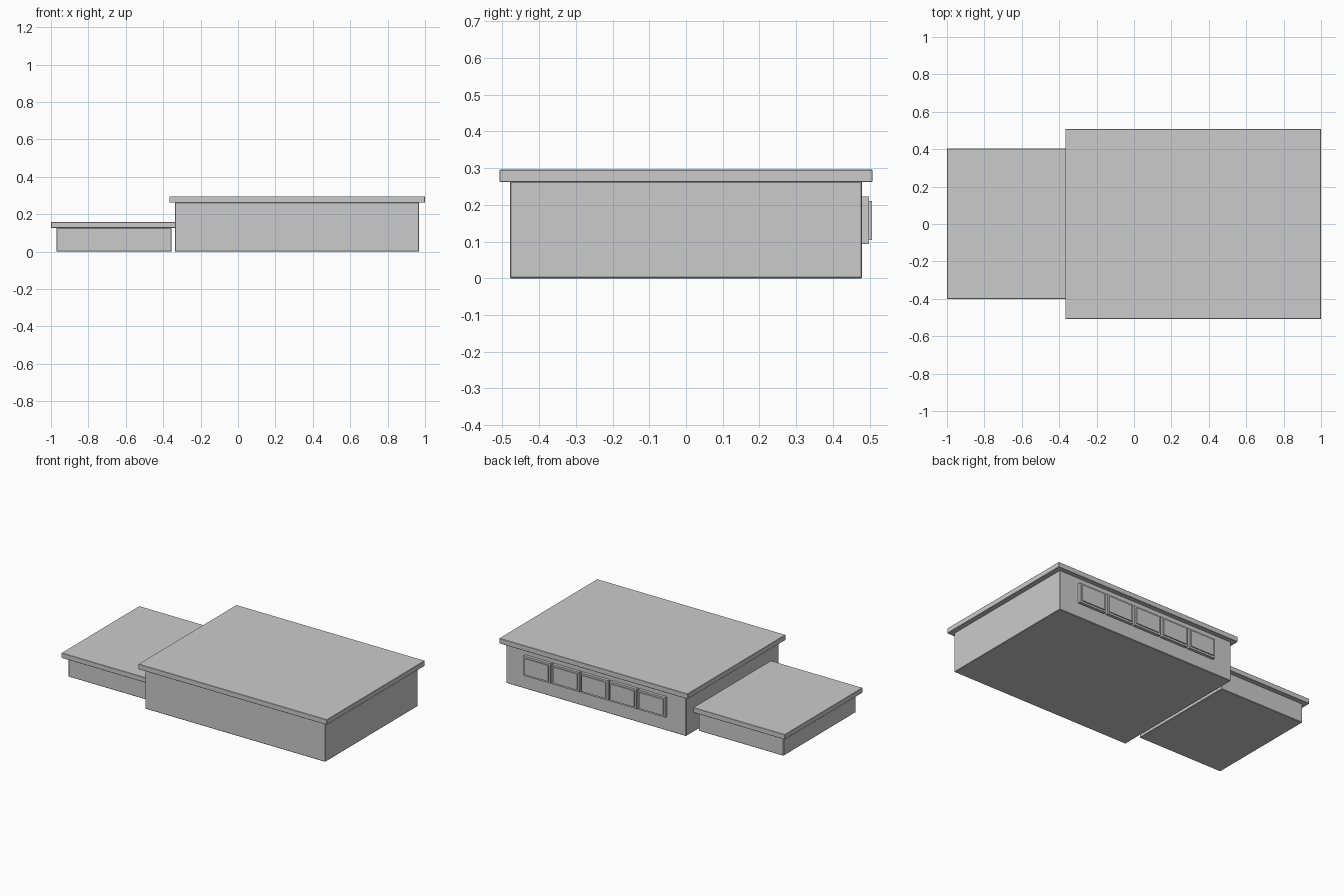
import bpy

if "Cube" in bpy.data.objects:
    bpy.data.objects.remove(bpy.data.objects["Cube"])

grey = bpy.data.materials.new("plain_grey")
grey.diffuse_color = (0.6, 0.6, 0.6, 1)
grey.use_nodes = True
grey.node_tree.nodes["Principled BSDF"].inputs["Base Color"].default_value = grey.diffuse_color


def box(name, x, y, z, bevel=0.0):
    """Box spanning the (min, max) ranges on each axis."""
    bpy.ops.mesh.primitive_cube_add(size=1)
    ob = bpy.context.object
    ob.name = name
    ob.location = [(a + b) / 2 for a, b in (x, y, z)]
    ob.scale = [b - a for a, b in (x, y, z)]
    bpy.ops.object.transform_apply(location=True, rotation=False, scale=True)
    ob.data.materials.append(grey)
    if bevel:
        mod = ob.modifiers.new("edge_chamfer", 'BEVEL')
        mod.width = bevel
        mod.segments = 1
    return ob


# Main hall with overhanging flat roof
box("main_walls", (-0.337, 0.969), (-0.48, 0.48), (0, 0.264), 0.003)
box("main_roof", (-0.367, 1.0), (-0.508, 0.508), (0.262, 0.296), 0.002)

# Lower side wing
box("wing_walls", (-0.97, -0.355), (-0.372, 0.375), (0, 0.128), 0.003)
box("wing_roof", (-1.0, -0.325), (-0.401, 0.404), (0.126, 0.159), 0.002)

# Row of five framed windows on the back wall
WIDTH, PITCH, CENTRE, MARGIN = 0.196, 0.208, 0.316, 0.012
for i in range(5):
    cx = CENTRE + (i - 2) * PITCH
    h = WIDTH / 2
    box(f"window_frame_{i + 1}", (cx - h, cx + h), (0.475, 0.499), (0.093, 0.223))
    box(f"window_pane_{i + 1}", (cx - h + MARGIN, cx + h - MARGIN),
        (0.49, 0.506), (0.105, 0.211))
